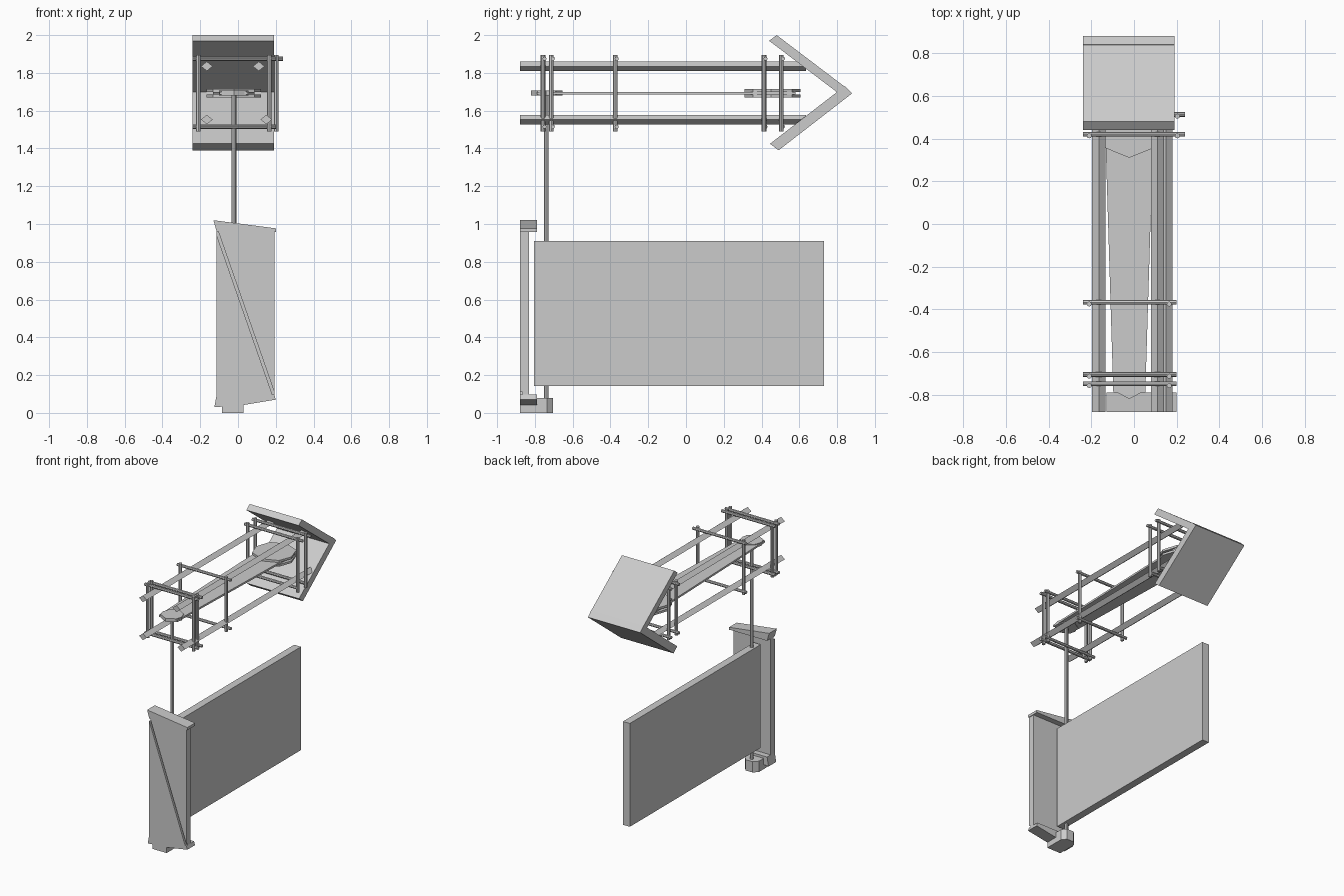
import bpy, bmesh
from math import pi
from mathutils import Vector

if "Cube" in bpy.data.objects:
    bpy.data.objects.remove(bpy.data.objects["Cube"], do_unlink=True)

grey = bpy.data.materials.new("plain grey")
grey.use_nodes = True
GREY = (0.6, 0.6, 0.6, 1)
grey.diffuse_color = GREY
grey.node_tree.nodes["Principled BSDF"].inputs["Base Color"].default_value = GREY


def finish(name, bm):
    bmesh.ops.recalc_face_normals(bm, faces=bm.faces)
    mesh = bpy.data.meshes.new(name)
    bm.to_mesh(mesh)
    bm.free()
    mesh.materials.append(grey)
    obj = bpy.data.objects.new(name, mesh)
    bpy.context.collection.objects.link(obj)
    return obj


def prism(name, outline, axis, lo, hi):
    """Extrude a 2D outline along an axis; the outline uses the other two axes in order."""
    bm = bmesh.new()

    def place(p, t):
        c = list(p)
        c.insert("xyz".index(axis), t)
        return c
    face = bm.faces.new([bm.verts.new(place(p, lo)) for p in outline])
    move = Vector(place((0, 0), hi - lo))
    new = bmesh.ops.extrude_face_region(bm, geom=[face])["geom"]
    bmesh.ops.translate(bm, vec=move, verts=[v for v in new if isinstance(v, bmesh.types.BMVert)])
    return finish(name, bm)


def box(name, x, y, z):
    return prism(name, [(x[0], y[0]), (x[1], y[0]), (x[1], y[1]), (x[0], y[1])], "z", *z)


def rod(name, a, b, radius, sides=8):
    a, b = Vector(a), Vector(b)
    bm = bmesh.new()
    bmesh.ops.create_cone(bm, cap_ends=True, segments=sides, radius1=radius,
                          radius2=radius, depth=(b - a).length)
    turn = (b - a).to_track_quat("Z", "Y").to_matrix()
    bmesh.ops.rotate(bm, matrix=turn, verts=bm.verts)
    bmesh.ops.translate(bm, vec=(a + b) / 2, verts=bm.verts)
    return finish(name, bm)


MID = -0.022

# Arrowhead: two slanted plates meeting at the tip
prism("arrowhead_upper_plate", [(0.48, 2.0), (0.84, 1.727), (0.803, 1.695), (0.44, 1.97)],
      "x", -0.24, 0.19)
prism("arrowhead_lower_plate", [(0.49, 1.39), (0.88, 1.692), (0.84, 1.73), (0.445, 1.425)],
      "x", -0.24, 0.19)

# Four diamond-section rails
for name, x, z in (("upper_right", -0.165, 1.835), ("upper_left", 0.11, 1.835),
                   ("lower_right", -0.165, 1.553), ("lower_left", 0.15, 1.553)):
    prism(name + "_rail", [(x - 0.031, z), (x, z - 0.025), (x + 0.031, z), (x, z + 0.025)],
          "y", -0.88, 0.635)

# Frames of thin rods around the rails
for i, (y, left) in enumerate(((-0.757, 0.165), (-0.713, 0.165), (-0.375, 0.165),
                               (0.413, 0.203), (0.505, 0.203))):
    for side, x in (("right", -0.21), ("left", left)):
        rod(f"frame_{i}_{side}_post", (x, y, 1.49), (x, y, 1.895), 0.012)
    for level, z, end in (("top", 1.875, left + 0.035), ("bottom", 1.515, 0.2)):
        rod(f"frame_{i}_{level}_bar", (-0.24, y + 0.008, z), (end, y + 0.008, z), 0.011)

# Flat tapered needle between the rails
prism("needle_blade", [(MID - 0.075, -0.79), (MID + 0.075, -0.79), (MID + 0.11, 0.35),
                       (MID + 0.11, 0.58), (MID - 0.11, 0.58), (MID - 0.11, 0.35)],
      "z", 1.686, 1.7)
tail = [(0, -0.82), (0.065, -0.785), (0.078, -0.74), (0.06, -0.69), (0, -0.655)]
head = [(0, 0.31), (0.11, 0.355), (0.145, 0.45), (0.11, 0.56), (0, 0.605)]
for name, half, lo, hi in (("needle_tail_cap", tail, 1.681, 1.706),
                           ("needle_head_top", head, 1.7, 1.716),
                           ("needle_head_bottom", head, 1.67, 1.686)):
    mirrored = [(-x, y) for x, y in half[-2:0:-1]]
    prism(name, [(MID + x, y) for x, y in half + mirrored], "z", lo, hi)

# Upright pole carrying the needle and the panel
rod("pole", (MID, -0.74, 0.05), (MID, -0.74, 1.69), 0.013)

# Large flat panel
box("panel", (MID - 0.028, MID + 0.028), (-0.805, 0.73), (0.143, 0.91))

# Pillar: back slab with two wedge-shaped front panels split by a diagonal slit
L, R, B, T = -0.113, 0.192, 0.09, 0.962
box("pillar_slab", (L, R), (-0.865, -0.832), (B, T))
prism("pillar_right_facing", [(L, B), (R - 0.008, B), (L, T - 0.02)], "y", -0.88, -0.865)
prism("pillar_left_facing", [(R, B + 0.02), (R, T), (L + 0.008, T)], "y", -0.88, -0.865)

# Slanted cap, base and foot
prism("pillar_cap", [(-0.13, 1.02), (0.2, 0.977), (0.2, 0.957), (R, 0.96), (L, 0.96)],
      "y", -0.88, -0.79)
prism("pillar_base", [(-0.125, 0.03), (0.03, 0.042), (0.2, 0.07), (R, 0.097), (L, 0.097)],
      "y", -0.88, -0.79)
prism("foot", [(-0.085, -0.88), (0.03, -0.88), (0.03, -0.735), (0.002, -0.703),
               (-0.055, -0.703), (-0.085, -0.735)], "z", 0, 0.08)
